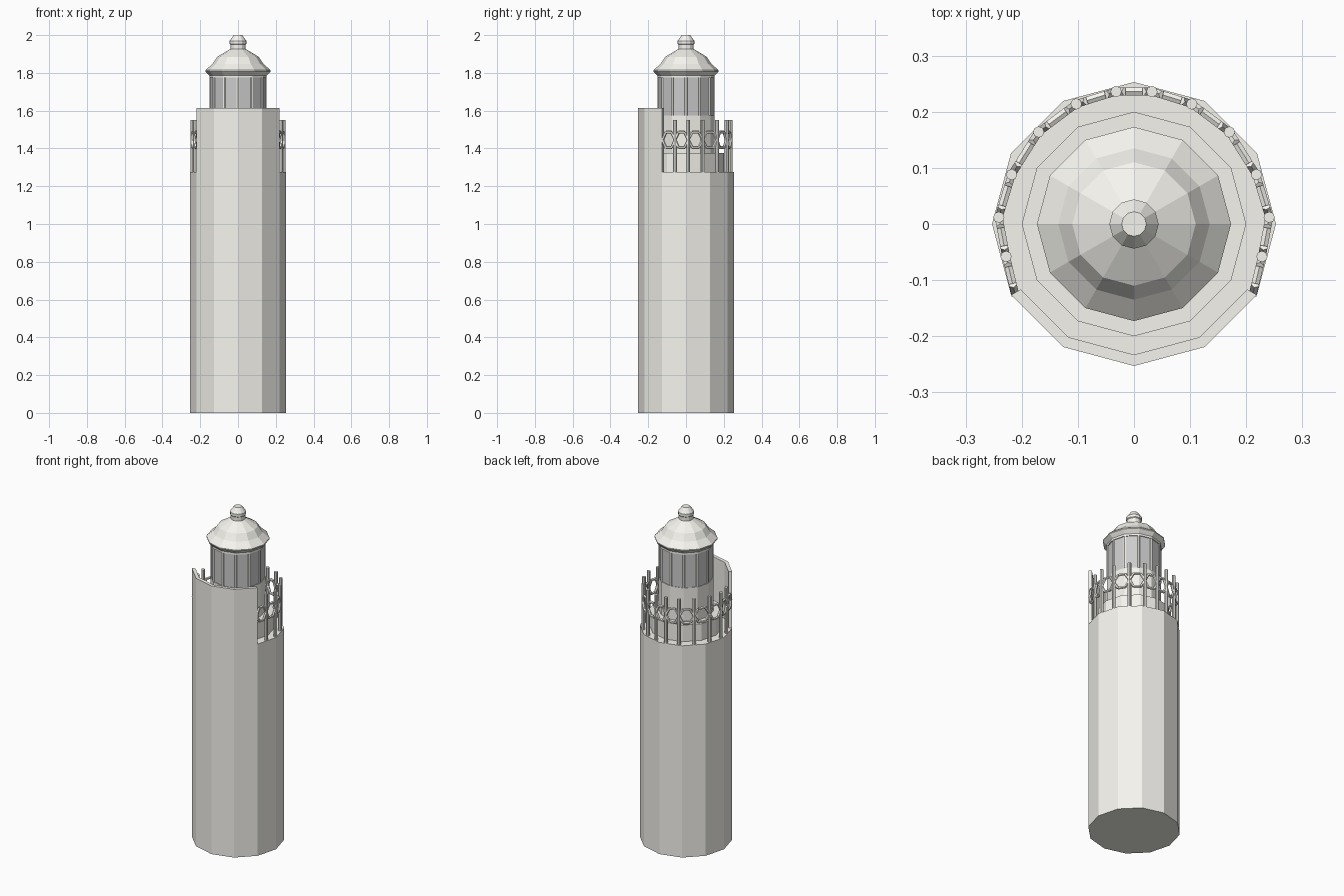
import bpy, bmesh
from math import sin, cos, radians, pi
from mathutils import Vector

if "Cube" in bpy.data.objects:
    bpy.data.objects.remove(bpy.data.objects["Cube"])


def material(name, rgb):
    m = bpy.data.materials.new(name)
    m.diffuse_color = (*rgb, 1)
    m.use_nodes = True
    m.node_tree.nodes["Principled BSDF"].inputs["Base Color"].default_value = m.diffuse_color
    return m


WHITE = material("white_paint", (0.92, 0.91, 0.86))
GLASS = material("lantern_glass", (0.52, 0.52, 0.52))


def finish(name, bm, mat=WHITE):
    bmesh.ops.recalc_face_normals(bm, faces=bm.faces)
    me = bpy.data.meshes.new(name)
    bm.to_mesh(me)
    bm.free()
    ob = bpy.data.objects.new(name, me)
    bpy.context.collection.objects.link(ob)
    me.materials.append(mat)
    return ob


def lathe(name, profile, n=12, mat=WHITE):
    """Closed solid turned from (radius, z) points, bottom to top."""
    bm = bmesh.new()
    rings = [[bm.verts.new((r * cos(2 * pi * i / n), r * sin(2 * pi * i / n), z))
              for i in range(n)] for r, z in profile]
    for a, b in zip(rings, rings[1:]):
        for i in range(n):
            j = (i + 1) % n
            bm.faces.new((a[i], a[j], b[j], b[i]))
    bm.faces.new(rings[0])
    bm.faces.new(rings[-1])
    return finish(name, bm, mat)


def rod(bm, p, q, r, n=8):
    """Straight bar from p to q."""
    p, q = Vector(p), Vector(q)
    d = q - p
    m = d.to_track_quat('Z', 'Y').to_matrix().to_4x4()
    m.translation = (p + q) / 2
    bmesh.ops.create_cone(bm, cap_ends=True, segments=n, radius1=r, radius2=r,
                          depth=d.length, matrix=m)


# Tower shaft, gallery plinth and lantern room
lathe("tower", [(0.253, 0), (0.253, 1.275)])
lathe("gallery_plinth", [(0.2, 1.275), (0.2, 1.375)])
lathe("lantern_base", [(0.15, 1.375), (0.15, 1.575)])
lathe("lantern_glass", [(0.147, 1.575), (0.147, 1.78)], mat=GLASS)
lathe("lantern_top_ring", [(0.152, 1.775), (0.152, 1.79)])

# Glazing bars at the lantern corners
bm = bmesh.new()
for i in range(12):
    a = radians(30 * i)
    x, y = 0.144 * cos(a), 0.144 * sin(a)
    rod(bm, (x, y, 1.575), (x, y, 1.78), 0.008, 6)
finish("glazing_bars", bm)

# Roof and finial
lathe("roof", [(0.15, 1.785), (0.173, 1.808), (0.173, 1.814), (0.135, 1.847),
               (0.11, 1.885), (0.04, 1.927)])
lathe("finial", [(0.04, 1.915), (0.04, 1.95), (0.044, 1.954),
                 (0.044, 1.97), (0.022, 2.0)])

# Raised front wall around the gallery
bm = bmesh.new()
sections = []
for d in range(210, 331, 30):
    c, s = cos(radians(d)), sin(radians(d))
    sections.append([bm.verts.new((r * c, r * s, z)) for r, z in
                     ((0.253, 1.275), (0.253, 1.615), (0.233, 1.615), (0.233, 1.275))])
for a, b in zip(sections, sections[1:]):
    for i in range(4):
        j = (i + 1) % 4
        bm.faces.new((a[i], a[j], b[j], b[i]))
bm.faces.new(sections[0])
bm.faces.new(sections[-1])
finish("front_wall", bm)

# Railing posts, listed for one side and mirrored
half = [(0.032, 0.236), (0.103, 0.214), (0.17, 0.164),
        (0.218, 0.088), (0.241, 0.012), (0.228, -0.058)]
bm = bmesh.new()
for x, y in half:
    for s in (-1, 1):
        rod(bm, (s * x, y, 1.275), (s * x, y, 1.55), 0.01)
finish("railing_posts", bm)

# Hexagonal rings linking neighbouring posts
ends = half + [(0.212, -0.124)]
line = [(-x, y) for x, y in reversed(ends)] + ends
bm = bmesh.new()
for (x0, y0), (x1, y1) in zip(line, line[1:]):
    def at(t, z):
        return (x0 + (x1 - x0) * t, y0 + (y1 - y0) * t, z)
    hexagon = [at(0, 1.445), at(0.27, 1.486), at(0.73, 1.486),
               at(1, 1.445), at(0.73, 1.404), at(0.27, 1.404)]
    for i in range(6):
        rod(bm, hexagon[i], hexagon[(i + 1) % 6], 0.008, 6)
finish("railing_rings", bm)
